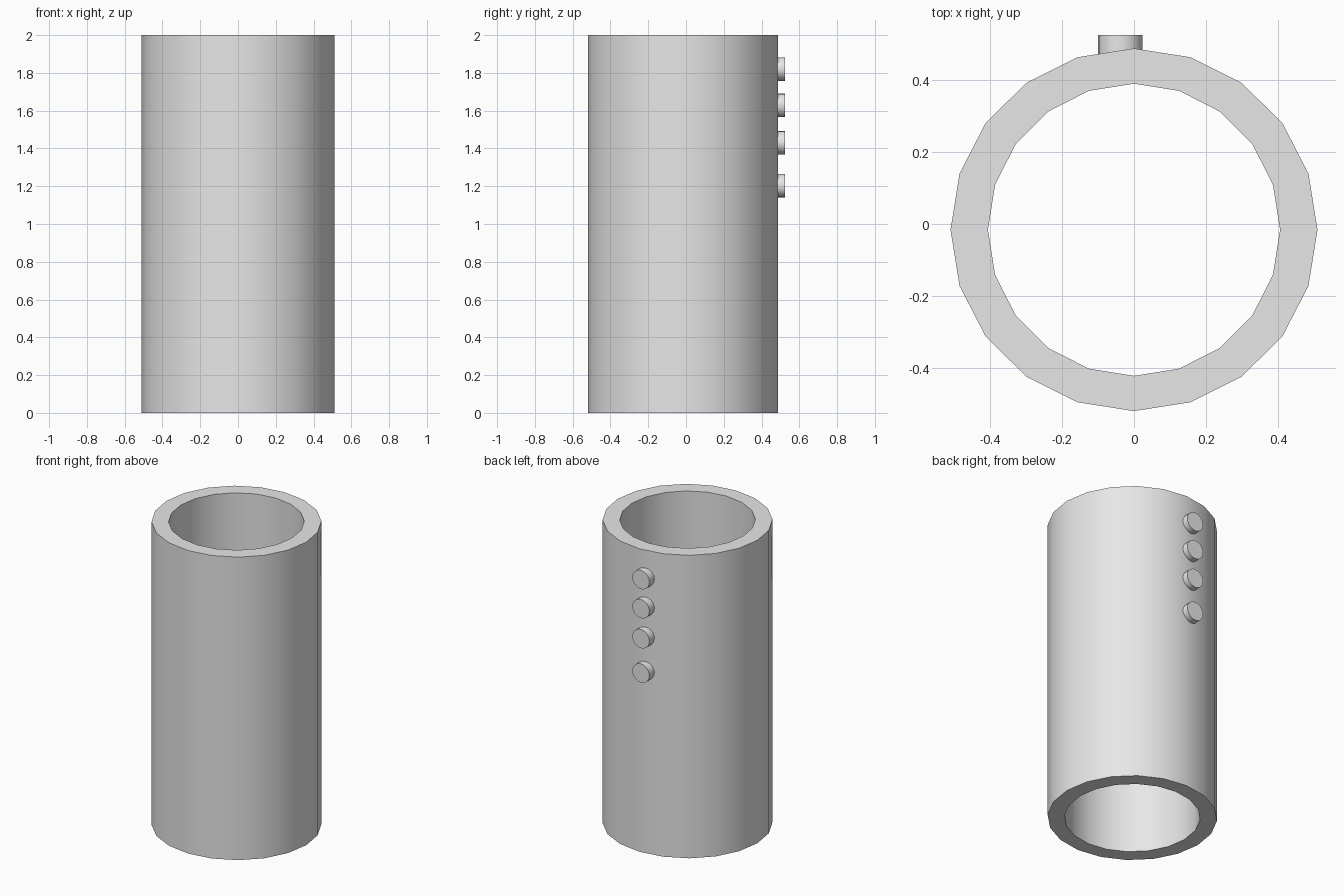
import bpy, bmesh
from math import cos, sin, pi, radians

cube = bpy.data.objects.get("Cube")
if cube:
    bpy.data.objects.remove(cube, do_unlink=True)

grey = bpy.data.materials.new("plain grey")
grey.use_nodes = True
grey.diffuse_color = (0.8, 0.8, 0.8, 1)
grey.node_tree.nodes["Principled BSDF"].inputs["Base Color"].default_value = (0.8, 0.8, 0.8, 1)


def finish(bm, name):
    """Turn a bmesh into a smooth shaded object with sharp rims."""
    bmesh.ops.recalc_face_normals(bm, faces=bm.faces)
    mesh = bpy.data.meshes.new(name)
    bm.to_mesh(mesh)
    bm.free()
    mesh.materials.append(grey)
    obj = bpy.data.objects.new(name, mesh)
    bpy.context.collection.objects.link(obj)
    bpy.ops.object.select_all(action="DESELECT")
    obj.select_set(True)
    bpy.context.view_layer.objects.active = obj
    bpy.ops.object.shade_smooth_by_angle(angle=radians(35))
    return obj


# Open tube: four rings joined around the wall section
SIDES, HEIGHT, CENTRE_Y = 20, 2.0, -0.016
OUTER, INNER = (0.51, 0.504), (0.406, 0.406)
bm = bmesh.new()
rings = []
for (rx, ry), z in ((OUTER, 0), (OUTER, HEIGHT), (INNER, HEIGHT), (INNER, 0)):
    angles = [2 * pi * i / SIDES for i in range(SIDES)]
    rings.append([bm.verts.new((rx * cos(a), CENTRE_Y + ry * sin(a), z)) for a in angles])
for k in range(4):
    low, high = rings[k], rings[(k + 1) % 4]
    for i in range(SIDES):
        j = (i + 1) % SIDES
        bm.faces.new((low[i], low[j], high[j], high[i]))
finish(bm, "tube")

# Column of round buttons on the back
for n, z in enumerate((1.82, 1.628, 1.43, 1.203), 1):
    bm = bmesh.new()
    bmesh.ops.create_cone(bm, cap_ends=True, segments=20, radius1=0.062,
                          radius2=0.062, depth=0.085)
    button = finish(bm, f"button_{n}")
    button.location = (-0.038, 0.4825, z)
    button.rotation_euler.x = radians(90)
